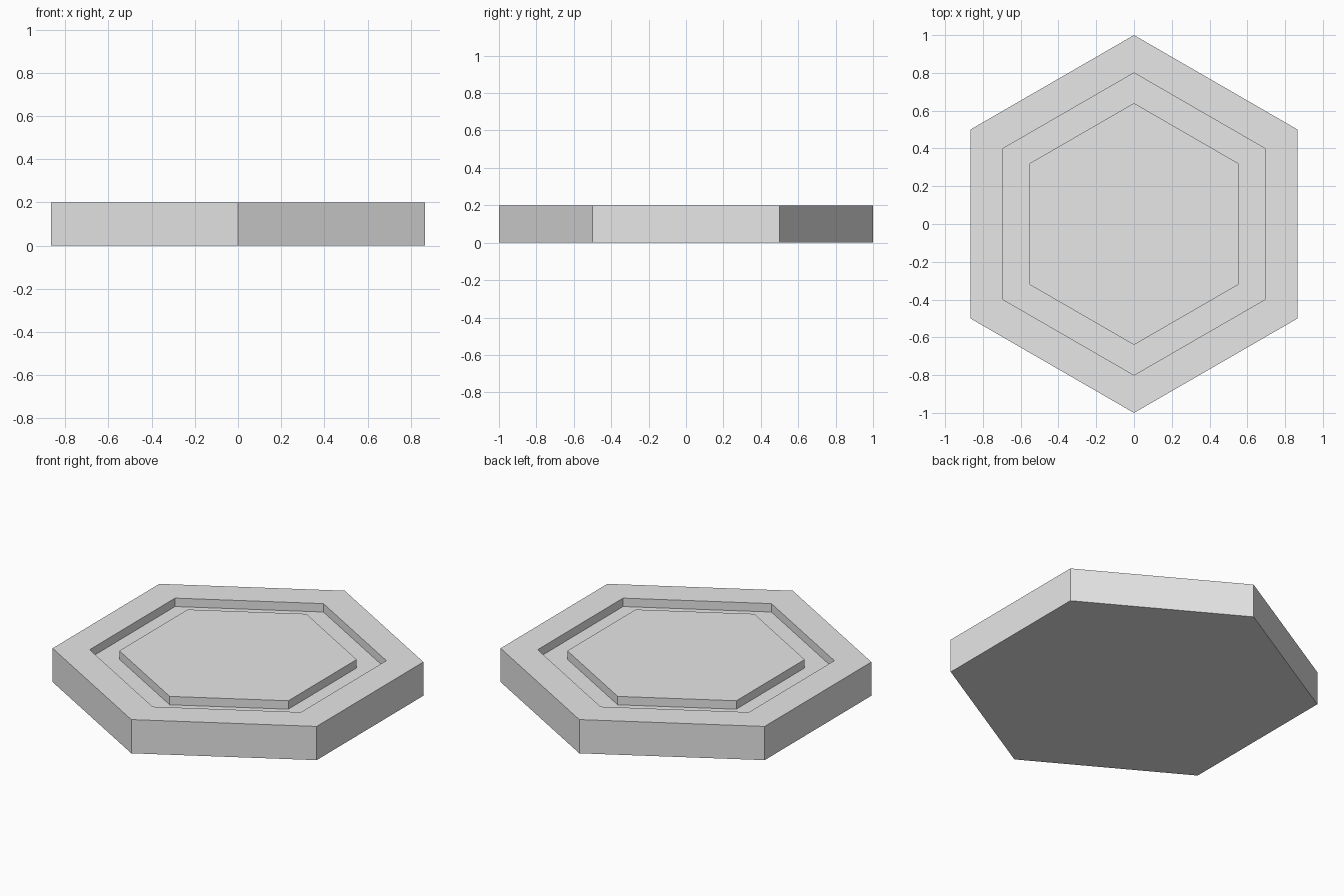
import bpy
import bmesh
from math import cos, sin, pi

cube = bpy.data.objects.get("Cube")
if cube:
    bpy.data.objects.remove(cube, do_unlink=True)

HEIGHT, GROOVE_FLOOR = 0.2, 0.15
OUTER, RIM_INNER, PANEL = 1.0, 0.8, 0.64

# Single plain grey
grey = bpy.data.materials.new("light_grey")
colour = (0.8, 0.8, 0.8, 1.0)
grey.diffuse_color = colour
grey.use_nodes = True
grey.node_tree.nodes["Principled BSDF"].inputs["Base Color"].default_value = colour

bm = bmesh.new()


def hex_ring(radius, z):
    """Hexagon with corners pointing along +y and -y."""
    angles = [pi / 2 + i * pi / 3 for i in range(6)]
    return [bm.verts.new((radius * cos(a), radius * sin(a), z)) for a in angles]


# Profile from the base edge, over the rim, through the groove, to the raised panel
profile = [(OUTER, 0), (OUTER, HEIGHT), (RIM_INNER, HEIGHT),
           (RIM_INNER, GROOVE_FLOOR), (PANEL, GROOVE_FLOOR), (PANEL, HEIGHT)]
rings = [hex_ring(r, z) for r, z in profile]
for low, high in zip(rings, rings[1:]):
    for i in range(6):
        j = (i + 1) % 6
        bm.faces.new((low[i], low[j], high[j], high[i]))

# Underside and panel top
bm.faces.new(rings[0][::-1])
bm.faces.new(rings[-1])
bmesh.ops.recalc_face_normals(bm, faces=bm.faces)

mesh = bpy.data.meshes.new("hexagonal_tile")
bm.to_mesh(mesh)
bm.free()
mesh.materials.append(grey)
tile = bpy.data.objects.new("hexagonal_tile", mesh)
bpy.context.collection.objects.link(tile)
